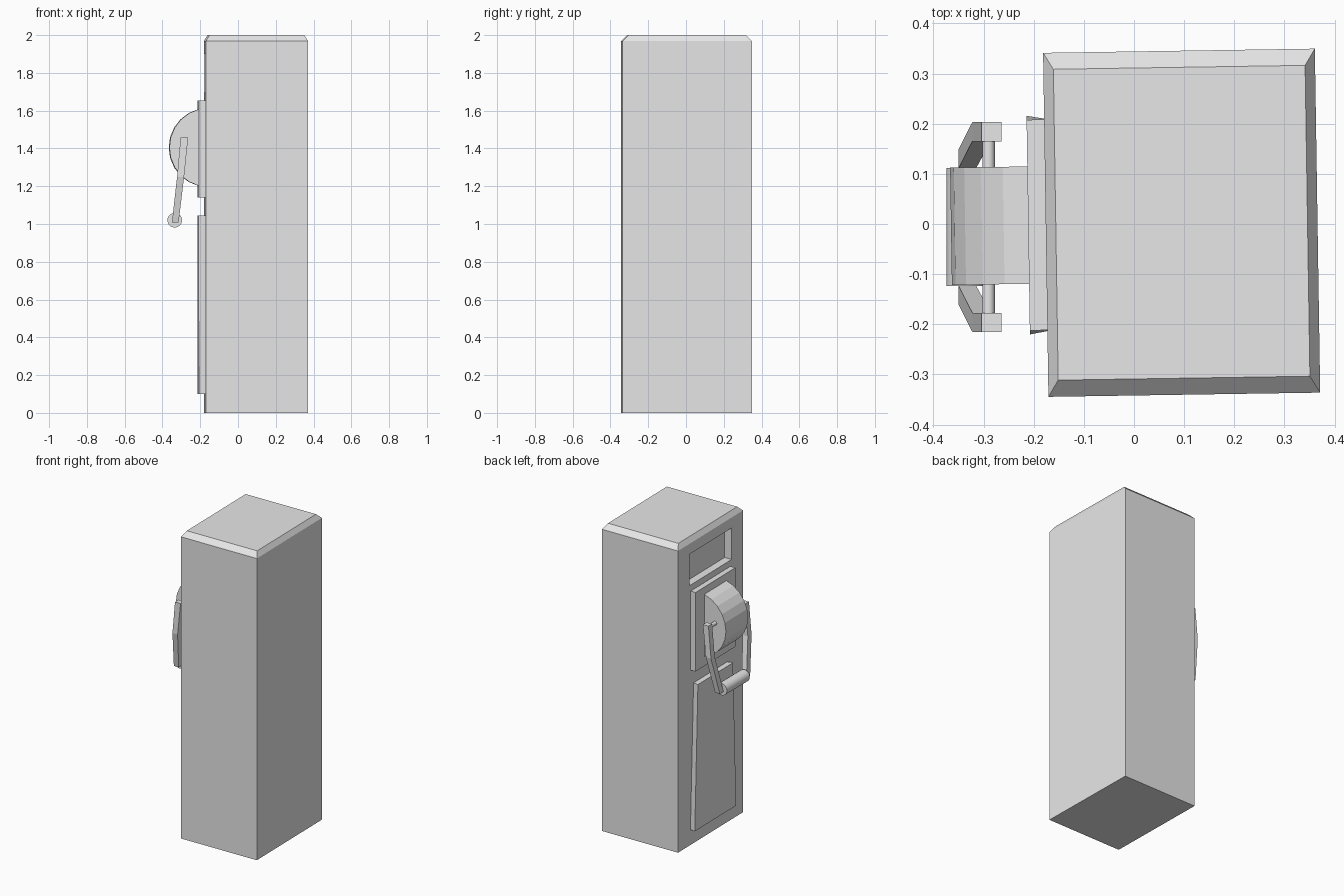
import bpy, bmesh, math
from mathutils import Matrix, Vector

if "Cube" in bpy.data.objects:
    bpy.data.objects.remove(bpy.data.objects["Cube"])

grey = bpy.data.materials.new("light grey")
grey.diffuse_color = (0.8, 0.8, 0.8, 1)
grey.use_nodes = True
grey.node_tree.nodes["Principled BSDF"].inputs["Base Color"].default_value = grey.diffuse_color

# The cabinet and its panels are turned very slightly about the cabinet centre
TURN = Matrix.Translation((0.095, 0.0025, 0)) @ Matrix.Rotation(0.0155, 4, 'Z')
HX, HY = 0.271, 0.343


def loft(name, sections, matrix=None):
    """Closed skin through matching rings of points, capped at both ends."""
    bm = bmesh.new()
    rings = [[bm.verts.new(p) for p in s] for s in sections]
    n = len(rings[0])
    for a, b in zip(rings, rings[1:]):
        for i in range(n):
            j = (i + 1) % n
            bm.faces.new((a[i], a[j], b[j], b[i]))
    bm.faces.new(rings[0][::-1])
    bm.faces.new(rings[-1])
    bmesh.ops.recalc_face_normals(bm, faces=bm.faces)
    me = bpy.data.meshes.new(name)
    if matrix:
        bm.transform(matrix)
    bm.to_mesh(me)
    bm.free()
    me.materials.append(grey)
    ob = bpy.data.objects.new(name, me)
    bpy.context.collection.objects.link(ob)
    return ob


def rect(cx, cy, hx, hy, z):
    return [(cx + sx * hx, cy + sy * hy, z)
            for sx, sy in ((-1, -1), (1, -1), (1, 1), (-1, 1))]


def plate(name, x0, x1, z0, z1, w0, w1, flare=0.0):
    """Plate on the left face, half width w0 at the bottom and w1 at the top."""
    def ring(x, f):
        return [(x, -w0 - f, z0), (x, w0 + f, z0), (x, w1 + f, z1), (x, -w1 - f, z1)]
    return loft(name, [ring(x0, flare), ring(x1, 0)], TURN)


def cylinder(name, x, z, r, y0, y1, n):
    pts = [(x + r * math.cos(2 * math.pi * i / n), z + r * math.sin(2 * math.pi * i / n))
           for i in range(n)]
    ob = loft(name, [[(px, y, pz) for px, pz in pts] for y in (y0, y1)])
    for p in ob.data.polygons:
        p.use_smooth = len(p.vertices) == 4
    return ob


# Cabinet with chamfered top and a sunken window
cabinet = loft("cabinet", [rect(0, 0, HX, HY, 0), rect(0, 0, HX, HY, 1.968),
                           rect(0, 0, HX - 0.02, HY - 0.033, 2.0)], TURN)
cutter = plate("window_cutter", -HX - 0.05, -HX + 0.05, 1.695, 1.9, 0.222, 0.222)
cutter.hide_render = True
cutter.hide_viewport = True
cut = cabinet.modifiers.new("window", 'BOOLEAN')
cut.operation, cut.solver, cut.object = 'DIFFERENCE', 'EXACT', cutter

# Raised panels
plate("middle_panel", -0.306, -HX + 0.005, 1.14, 1.655, 0.21, 0.21)
plate("lower_panel", -0.306, -HX + 0.005, 0.10, 1.045, 0.211, 0.178, 0.007)

# Half drum
arc = [math.radians(a) for a in range(90, 271, 15)]
loft("drum", [[(-0.25 + 0.21 * math.cos(a), y, 1.405 + 0.21 * math.sin(a)) for a in arc]
              for y in (-0.117, 0.117)], TURN)

# Lever: axle, two cranked arms and a grip
MID = -0.006
cylinder("axle", -0.29, 1.44, 0.0125, MID - 0.18, MID + 0.18, 12)
for side, label in ((-1, "front"), (1, "back")):
    loft(label + "_arm", [rect(-0.284, MID + side * 0.19, 0.02, 0.019, 1.458),
                          rect(-0.304, MID + side * 0.19, 0.0185, 0.019, 1.25),
                          rect(-0.332, MID + side * 0.137, 0.0175, 0.019, 1.008)])
cylinder("grip", -0.335, 1.02, 0.039, MID - 0.118, MID + 0.118, 16)
